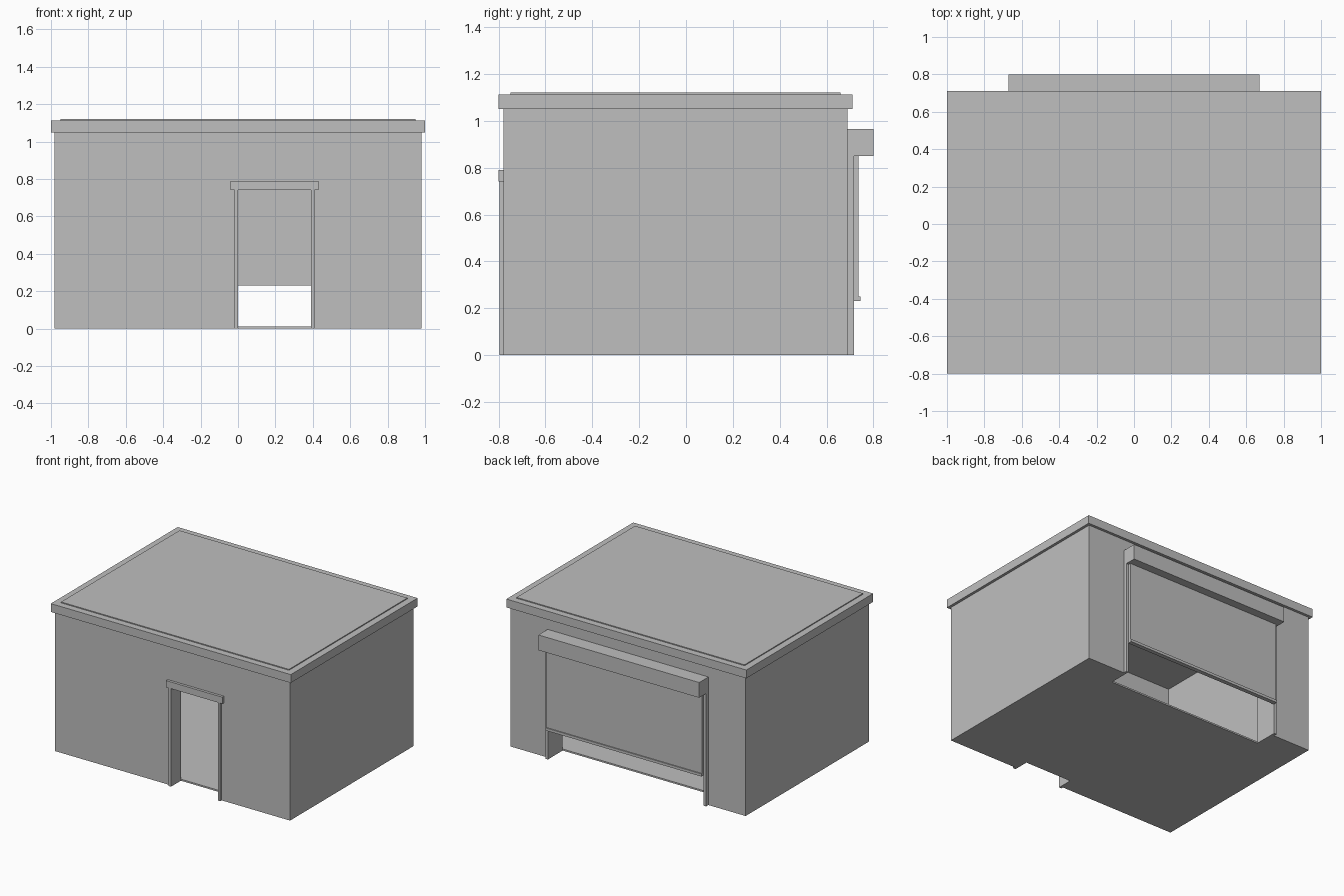
import bpy
import bmesh

if "Cube" in bpy.data.objects:
    bpy.data.objects.remove(bpy.data.objects["Cube"])

# One flat neutral grey for the whole building
grey = bpy.data.materials.new("plain_grey")
grey.diffuse_color = (0.52, 0.52, 0.52, 1.0)
grey.use_nodes = True
grey.node_tree.nodes["Principled BSDF"].inputs["Base Color"].default_value = grey.diffuse_color


def box(name, x, y, z):
    """Axis-aligned box from (min, max) ranges."""
    bm = bmesh.new()
    bmesh.ops.create_cube(bm, size=1.0)
    for v in bm.verts:
        for i, (lo, hi) in enumerate((x, y, z)):
            v.co[i] = lo if v.co[i] < 0 else hi
    mesh = bpy.data.meshes.new(name)
    bm.to_mesh(mesh)
    bm.free()
    mesh.materials.append(grey)
    obj = bpy.data.objects.new(name, mesh)
    bpy.context.collection.objects.link(obj)
    return obj


def cut(target, name, x, y, z):
    """Subtract a hidden box from the target."""
    cutter = box(name, x, y, z)
    cutter.hide_render = True
    cutter.hide_viewport = True
    mod = target.modifiers.new(name, 'BOOLEAN')
    mod.operation = 'DIFFERENCE'
    mod.solver = 'EXACT'
    mod.object = cutter
    return cutter


# Walls: hollow shell with a doorway in front and a wide opening at the back
walls = box("walls", (-0.98, 0.98), (-0.78, 0.69), (0, 1.05))
cutters = [
    cut(walls, "room_cutter", (-0.88, 0.88), (-0.68, 0.54), (-0.2, 1.3)),
    cut(walls, "door_cutter", (0, 0.39), (-1.0, -0.5), (-0.1, 0.74)),
    cut(walls, "shutter_cutter", (-0.65, 0.65), (0.4, 0.9), (-0.1, 0.85)),
]
bpy.context.view_layer.update()
deps = bpy.context.evaluated_depsgraph_get()
baked = bpy.data.meshes.new_from_object(walls.evaluated_get(deps))
walls.modifiers.clear()
walls.data = baked
for c in cutters:
    bpy.data.objects.remove(c)

# Floor and roof
box("floor", (-0.88, 0.88), (-0.68, 0.54), (0, 0.012))
box("roof_slab", (-1.0, 1.0), (-0.80, 0.71), (1.05, 1.113))
box("roof_covering", (-0.95, 0.95), (-0.75, 0.66), (1.113, 1.12))

# Front door surround
box("door_post_left", (-0.02, 0), (-0.797, -0.78), (0, 0.74))
box("door_post_right", (0.39, 0.41), (-0.797, -0.78), (0, 0.74))
box("door_lintel", (-0.04, 0.43), (-0.80, -0.78), (0.74, 0.79))

# Rolling shutter at the back, partly open
for side, s in (("right", 1), ("left", -1)):
    box("shutter_rail_" + side, tuple(sorted((0.65 * s, 0.67 * s))),
        (0.69, 0.717), (0, 0.85))
box("shutter_curtain", (-0.65, 0.65), (0.717, 0.737), (0.25, 0.85))
box("shutter_bottom_bar", (-0.65, 0.65), (0.713, 0.745), (0.23, 0.25))
box("shutter_housing", (-0.67, 0.67), (0.69, 0.80), (0.85, 0.965))
